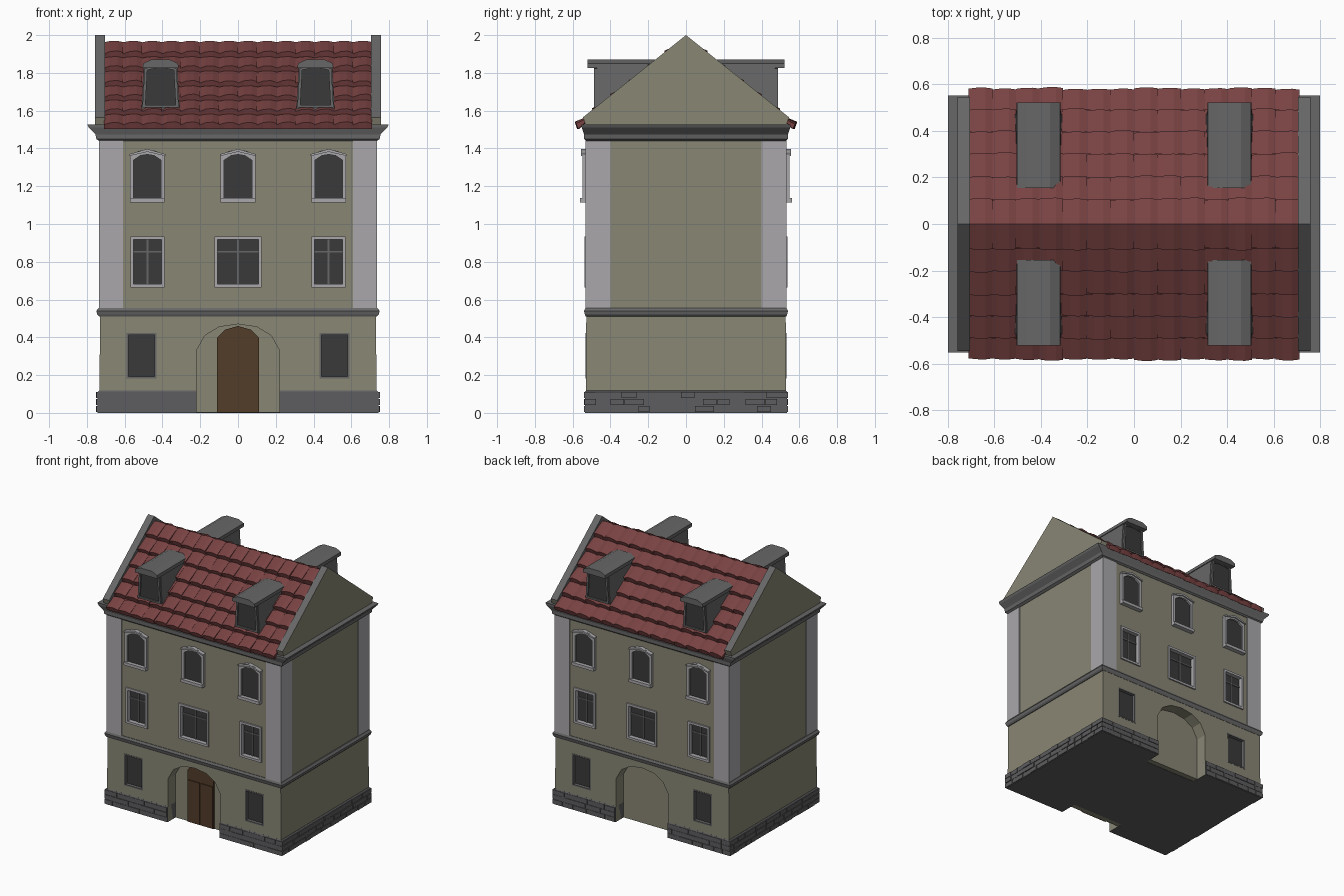
import bpy, bmesh, random

if "Cube" in bpy.data.objects:
    bpy.data.objects.remove(bpy.data.objects["Cube"])
random.seed(4)

def material(name, c):
    m = bpy.data.materials.new(name)
    m.diffuse_color = (*c, 1)
    m.use_nodes = True
    m.node_tree.nodes["Principled BSDF"].inputs["Base Color"].default_value = m.diffuse_color
    return m

WALL = material("tan plaster", (0.25, 0.24, 0.175))
LIGHT = material("light grey stone", (0.40, 0.39, 0.41))
GREY = material("mid grey stone", (0.135, 0.135, 0.135))
PLINTH = material("plinth stone", (0.11, 0.11, 0.115))
TILE = material("red tile", (0.19, 0.054, 0.054))
GLASS = material("dark glass", (0.042, 0.042, 0.042))
WOOD = material("brown wood", (0.085, 0.045, 0.022))

def make(name, verts, faces, mat):
    bm = bmesh.new()
    vs = [bm.verts.new(v) for v in verts]
    for f in faces:
        bm.faces.new([vs[i] for i in f])
    bmesh.ops.recalc_face_normals(bm, faces=bm.faces)
    me = bpy.data.meshes.new(name)
    bm.to_mesh(me)
    bm.free()
    if mat:
        me.materials.append(mat)
    ob = bpy.data.objects.new(name, me)
    bpy.context.collection.objects.link(ob)
    return ob

def prism(name, pts, a, b, mat, axis="y"):
    n = len(pts)
    at = (lambda p, t: (p[0], t, p[1])) if axis == "y" else (lambda p, t: (t, p[0], p[1]))
    verts = [at(p, a) for p in pts] + [at(p, b) for p in pts]
    faces = [tuple(range(n)), tuple(range(n, 2 * n))]
    faces += [(i, (i + 1) % n, n + (i + 1) % n, n + i) for i in range(n)]
    return make(name, verts, faces, mat)

def ring(name, outer, inner, a, b, mat):
    n = len(outer)
    verts = [(p[0], t, p[1]) for t in (a, b) for q in (outer, inner) for p in q]
    faces = []
    for i in range(n):
        j = (i + 1) % n
        faces += [(i, j, n + j, n + i), (2*n + i, 2*n + j, 3*n + j, 3*n + i),
                  (i, j, 2*n + j, 2*n + i), (n + i, n + j, 3*n + j, 3*n + i)]
    return make(name, verts, faces, mat)

def loft(name, levels, mat):
    verts = [(sx * hx, sy * hy, z) for hx, hy, z in levels
             for sx, sy in ((-1, -1), (1, -1), (1, 1), (-1, 1))]
    n = len(verts)
    faces = [(0, 1, 2, 3), (n - 4, n - 3, n - 2, n - 1)]
    for k in range(0, n - 4, 4):
        faces += [(k + i, k + (i + 1) % 4, k + 4 + (i + 1) % 4, k + 4 + i) for i in range(4)]
    return make(name, verts, faces, mat)

def rect(x0, x1, z0, z1):
    return [(x0, z0), (x1, z0), (x1, z1), (x0, z1)]

def arch(cx, w, z0, z1, rise):
    return [(cx - w, z0), (cx + w, z0), (cx + w, z1 - rise), (cx + w * .5, z1 - rise * .2),
            (cx, z1), (cx - w * .5, z1 - rise * .2), (cx - w, z1 - rise)]

def cut(ob, cutter):
    m = ob.modifiers.new("cut", 'BOOLEAN')
    m.operation, m.solver, m.object = 'DIFFERENCE', 'EXACT', cutter
    bpy.context.view_layer.objects.active = ob
    bpy.ops.object.modifier_apply(modifier=m.name)
    bpy.data.objects.remove(cutter)

# main masses
body = loft("house_walls", [(.735, .53, .002), (.73, .528, .5), (.73, .528, 1.46)], WALL)
plinth = loft("plinth", [(.743, .535, 0), (.743, .535, .11), (.735, .53, .118)], PLINTH)
loft("string_course", [(.735, .53, .51), (.745, .535, .52), (.75, .54, .54), (.738, .532, .556)], GREY)
loft("cornice", [(.735, .53, 1.44), (.75, .54, 1.45), (.755, .54, 1.475),
                 (.79, .552, 1.51), (.798, .553, 1.527)], GREY)

# corner pilasters
for sx in (-1, 1):
    for sy in (-1, 1):
        pts = [(.61, .40), (.735, .40), (.735, .533), (.61, .533)]
        verts = [(sx * x, sy * y, z) for z in (.55, 1.445) for x, y in pts]
        make("corner_pilaster", verts, [(0, 1, 2, 3), (4, 5, 6, 7)] +
             [(i, (i + 1) % 4, 4 + (i + 1) % 4, 4 + i) for i in range(4)], LIGHT)

# facade, same on front (s=-1) and back (s=1)
GATE = [(-.22, -.1), (.22, -.1), (.22, .33), (.175, .41), (.1, .455),
        (0, .47), (-.1, .455), (-.175, .41), (-.22, .33)]
for s in (-1, 1):
    cut(body, prism("gate_cutter", GATE, s * .44, s * .7, None))
    cut(plinth, prism("gate_cutter", GATE, s * .40, s * .7, None))
    # ground floor windows
    for cx in (-.51, .51):
        cut(body, prism("cutter", rect(cx - .077, cx + .077, .185, .42), s * .495, s * .6, None))
        prism("ground_glass", rect(cx - .077, cx + .077, .185, .42), s * .49, s * .507, GLASS)
        ring("ground_frame", rect(cx - .079, cx + .079, .182, .423),
             rect(cx - .069, cx + .069, .192, .413), s * .49, s * .531, GREY)
    # middle floor windows with cross bars
    for cx, w in ((-.48, .09), (0, .125), (.48, .09)):
        cut(body, prism("cutter", rect(cx - w + .005, cx + w - .005, .675, .925), s * .49, s * .6, None))
        prism("middle_glass", rect(cx - w + .005, cx + w - .005, .675, .925), s * .485, s * .505, GLASS)
        ring("middle_frame", rect(cx - w, cx + w, .665, .935),
             rect(cx - w + .016, cx + w - .016, .682, .918), s * .49, s * .538, LIGHT)
        prism("window_bar", rect(cx - .005, cx + .005, .68, .92), s * .50, s * .511, GREY)
        prism("window_bar", rect(cx - w + .01, cx + w - .01, .85, .858), s * .50, s * .511, GREY)
    # top floor windows with arched surrounds
    for cx in (-.48, 0, .48):
        prism("upper_glass", arch(cx, .08, 1.125, 1.375, .03), s * .52, s * .534, GLASS)
        ring("upper_frame", arch(cx, .092, 1.115, 1.393, .03),
             arch(cx, .073, 1.135, 1.368, .03), s * .52, s * .548, LIGHT)
        prism("upper_sill", rect(cx - .092, cx + .092, 1.115, 1.137), s * .52, s * .562, LIGHT)
        prism("upper_lintel", [(cx - .095, 1.36), (cx - .095, 1.37), (cx, 1.397), (cx + .095, 1.37),
                               (cx + .095, 1.36), (cx, 1.382)], s * .52, s * .557, LIGHT)
    # dormers
    for cx in (-.41, .41):
        prism("dormer_body", [(cx - .102, 1.59), (cx + .102, 1.59), (cx + .088, 1.84), (cx - .088, 1.84)],
              s * .472, s * .08, GREY)
        prism("dormer_roof", [(cx - .095, 1.825), (cx + .095, 1.825), (cx + .093, 1.85),
                              (cx + .05, 1.87), (cx - .05, 1.87), (cx - .093, 1.85)],
              s * .522, s * .155, GREY)
        glass = [(cx - .08, 1.63), (cx + .08, 1.63), (cx + .07, 1.815), (cx, 1.83), (cx - .07, 1.815)]
        prism("dormer_glass", glass, s * .46, s * .476, GLASS)
        ring("dormer_frame", [(cx + (x - cx) * 1.2, z + (-.012 if z < 1.7 else .008)) for x, z in glass],
             glass, s * .46, s * .486, GREY)

# front door: two leaves with an overhead panel each
prism("door", [(-.11, .003), (.11, .003), (.11, .40), (.07, .44), (0, .46), (-.07, .44), (-.11, .40)],
      -.45, -.43, WOOD)
for a, b in ((-.103, -.004), (.004, .103)):
    prism("door_leaf", rect(a, b, .01, .325), -.457, -.44, WOOD)

# gables: plaster outside, grey coping
for sx in (-1, 1):
    g = prism("gable", [(-.53, 1.52), (.53, 1.52), (.545, 1.565), (0, 2.0), (-.545, 1.565)],
              sx * .705, sx * .758, WALL, "x")
    g.data.materials.append(GREY)
    for p in g.data.polygons:
        p.material_index = 0 if p.normal.x * sx > .9 or abs(p.normal.z) < .5 and abs(p.normal.y) > .5 else 1

# roof deck and tile rows
prism("roof_deck", [(-.55, 1.51), (.55, 1.51), (0, 1.95)], -.708, .708, TILE, "x")
ROWS = [.58, .49, .395, .30, .20, .105, 0]
TILES, W = 14, 1.42 / 14
for s in (-1, 1):
    verts, faces = [], []
    for lo, hi in zip(ROWS, ROWS[1:]):
        for t in range(TILES):
            k = len(verts)
            tilt, slip = random.uniform(0, .008), random.uniform(-.004, .004)
            for f, bump in ((0, 0), (.3, .010), (.7, .012), (1, .002)):
                x = -.71 + (t + f) * W
                y = lo + bump * .4 + slip
                z = 1.965 - .79 * lo
                verts += [(x, s * (y - .012), z - .004), (x, s * y, z + .018 + bump + tilt * f),
                          (x, s * hi, 1.962 - .79 * hi + bump * .6)]
            for c in range(3):
                a, b = k + 3 * c, k + 3 * c + 3
                faces += [(a, b, b + 1, a + 1), (a + 1, b + 1, b + 2, a + 2)]
            faces += [(k, k + 1, k + 2), (k + 9, k + 10, k + 11)]
            faces += [(k, k + 3, k + 6, k + 9, k + 11, k + 8, k + 5, k + 2)]
    make("roof_tiles", verts, faces, TILE)

# rough stones facing the plinth
def stones(name, a, b, place):
    verts, faces = [], []
    for row in range(3):
        u, z0 = a, .002 + row * .037
        while u < b - .01:
            v = min(b, u + random.uniform(.06, .13))
            if b - v < .03:
                v = b
            d, k = random.uniform(.003, .009), len(verts)
            r = [(u + .002, z0 + .002), (v - .002, z0 + .002), (v - .002, z0 + .034), (u + .002, z0 + .034)]
            verts += [place(p, -.01, z) for p, z in r] + [place(p, d, z) for p, z in r]
            faces += [(k + 4, k + 5, k + 6, k + 7), (k, k + 1, k + 2, k + 3)]
            faces += [(k + i, k + (i + 1) % 4, k + 4 + (i + 1) % 4, k + 4 + i) for i in range(4)]
            u = v
    make(name, verts, faces, PLINTH)

for s in (-1, 1):
    stones("side_stones", -.54, .54, lambda u, d, z: (s * (.743 + d), u, z))
    for a, b in ((-.75, -.222), (.222, .75)):
        stones("facade_stones", a, b, lambda u, d, z: (u, s * (.535 + d * .6), z))
